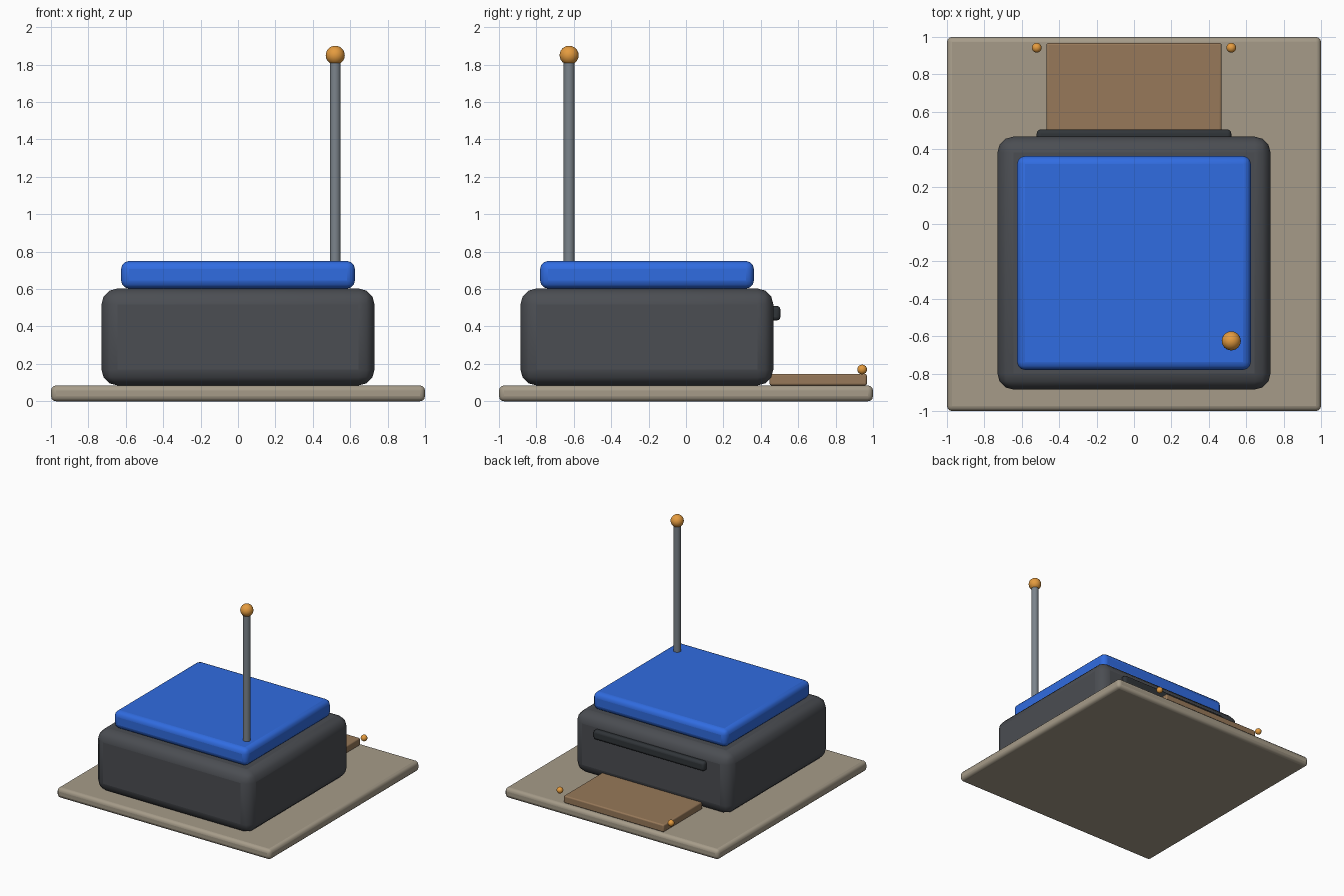
import bpy
import math

if "Cube" in bpy.data.objects:
    bpy.data.objects.remove(bpy.data.objects["Cube"])


def material(name, color):
    m = bpy.data.materials.new(name)
    m.diffuse_color = (*color, 1)
    m.use_nodes = True
    m.node_tree.nodes["Principled BSDF"].inputs["Base Color"].default_value = m.diffuse_color
    return m


STONE = material("stone", (0.38, 0.33, 0.25))
DARK = material("dark_grey", (0.07, 0.075, 0.085))
BLACK = material("near_black", (0.03, 0.035, 0.04))
BLUE = material("blue", (0.03, 0.15, 0.75))
WOOD = material("wood", (0.31, 0.19, 0.10))
ORANGE = material("orange", (0.78, 0.33, 0.05))
STEEL = material("steel", (0.20, 0.23, 0.26))


def finish(name, mat):
    ob = bpy.context.object
    ob.name = name
    ob.data.materials.append(mat)
    return ob


def box(name, x, y, z, bevel, mat):
    """Rounded box from (min, max) ranges."""
    ranges = (x, y, z)
    bpy.ops.mesh.primitive_cube_add(size=1, location=[(a + b) / 2 for a, b in ranges])
    ob = finish(name, mat)
    ob.scale = [b - a for a, b in ranges]
    bpy.ops.object.transform_apply(location=False, rotation=False, scale=True)
    mod = ob.modifiers.new("rounded_edges", 'BEVEL')
    mod.width = bevel
    mod.segments = 3
    bpy.ops.object.shade_smooth_by_angle(angle=math.radians(40))


def ball(name, location, radius, mat):
    bpy.ops.mesh.primitive_uv_sphere_add(segments=24, ring_count=12, radius=radius, location=location)
    finish(name, mat)
    bpy.ops.object.shade_smooth()


# Ground slab, main body and roof
box("base_slab", (-1, 1), (-1, 1), (0, 0.085), 0.028, STONE)
box("body", (-0.73, 0.73), (-0.885, 0.467), (0.085, 0.603), 0.085, DARK)
box("roof_slab", (-0.625, 0.625), (-0.78, 0.363), (0.603, 0.75), 0.042, BLUE)

# Rear bar and landing board
box("rear_bar", (-0.52, 0.52), (0.43, 0.505), (0.432, 0.51), 0.02, BLACK)
box("landing_board", (-0.468, 0.468), (0.447, 0.967), (0.085, 0.147), 0.01, WOOD)

# Mast with a ball tip
bpy.ops.mesh.primitive_cylinder_add(vertices=20, radius=0.029, depth=1.1, location=(0.52, -0.625, 1.295))
finish("mast", STEEL)
bpy.ops.object.shade_smooth_by_angle(angle=math.radians(40))
ball("mast_tip", (0.52, -0.625, 1.85), 0.051, ORANGE)

# Marker lights beside the landing board
for side, x in (("left", -0.52), ("right", 0.52)):
    ball("marker_light_" + side, (x, 0.942, 0.17), 0.026, ORANGE)
